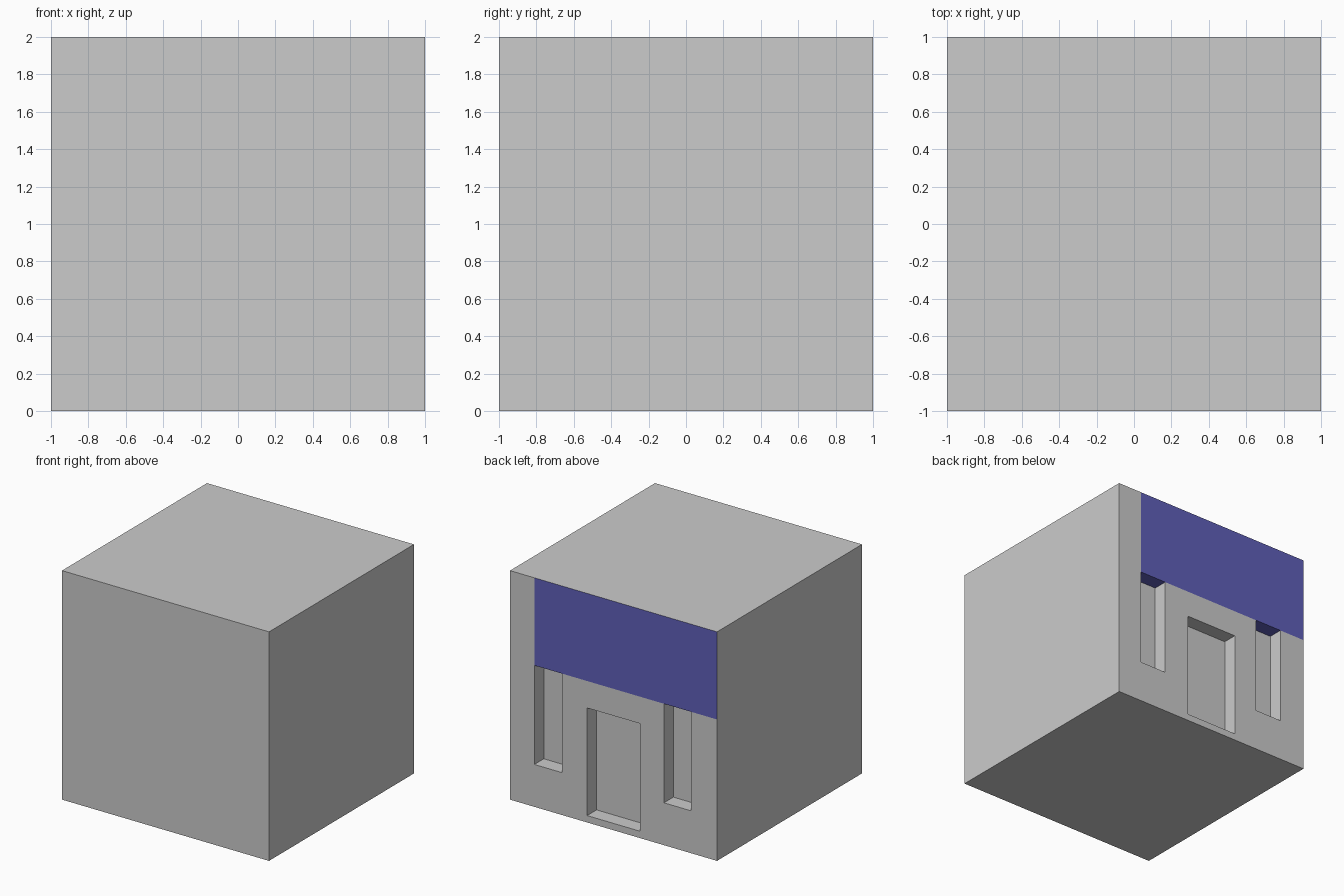
import bpy, bmesh
from mathutils import Vector

if "Cube" in bpy.data.objects:
    bpy.data.objects.remove(bpy.data.objects["Cube"])

DEPTH = 0.13
# openings in the back wall: (x0, x1, z0, z1)
DOOR = (-0.255, 0.255, 0.06, 1.0)
WINDOWS = [(0.5, 0.765, 0.37, 1.235), (-0.75, -0.487, 0.37, 1.235)]
SIGN = (-1.0, 0.765, 1.235, 2.0)


def on_back(f):
    return f.normal.y > 0.9 and f.calc_center_median().y > 0.99


def cells(bm, rect):
    x0, x1, z0, z1 = rect
    found = []
    for f in bm.faces:
        c = f.calc_center_median()
        if on_back(f) and x0 < c.x < x1 and z0 < c.z < z1:
            found.append(f)
    return found


def cut_back(bm, co, no):
    # split only the back wall along one line
    faces = [f for f in bm.faces if on_back(f)]
    edges = {e for f in faces for e in f.edges}
    verts = {v for f in faces for v in f.verts}
    bmesh.ops.bisect_plane(bm, geom=faces + list(edges) + list(verts),
                           plane_co=co, plane_no=no, dist=1e-5)
    bm.normal_update()


# solid block building
bm = bmesh.new()
bmesh.ops.create_cube(bm, size=2)
bmesh.ops.translate(bm, verts=bm.verts, vec=(0, 0, 1))
bm.normal_update()

# layout lines for the door, windows and sign
rects = [DOOR, SIGN] + WINDOWS
for x in sorted({v for r in rects for v in r[:2] if abs(v) < 1}):
    cut_back(bm, Vector((x, 0, 0)), Vector((1, 0, 0)))
for z in sorted({v for r in rects for v in r[2:] if v < 2}):
    cut_back(bm, Vector((0, 0, z)), Vector((0, 0, 1)))

# coloured sign band, flush with the wall
for f in cells(bm, SIGN):
    f.material_index = 1

# recessed door and windows
for rect in [DOOR] + WINDOWS:
    faces = cells(bm, rect)
    new = bmesh.ops.extrude_face_region(bm, geom=faces)["geom"]
    moved = [v for v in new if isinstance(v, bmesh.types.BMVert)]
    bmesh.ops.translate(bm, verts=moved, vec=(0, -DEPTH, 0))
    bmesh.ops.delete(bm, geom=[f for f in faces if f.is_valid], context='FACES')
    bm.normal_update()

# clean up the layout lines and orient the surface
bmesh.ops.dissolve_limit(bm, angle_limit=0.01, verts=bm.verts, edges=bm.edges,
                         delimit={'MATERIAL'})
bmesh.ops.recalc_face_normals(bm, faces=bm.faces)

mesh = bpy.data.meshes.new("building")
bm.to_mesh(mesh)
bm.free()
for name, color in (("wall", (0.8, 0.8, 0.8, 1)), ("sign_blue", (0.117, 0.117, 0.49, 1))):
    mat = bpy.data.materials.new(name)
    mat.diffuse_color = color
    mat.use_nodes = True
    mat.node_tree.nodes["Principled BSDF"].inputs["Base Color"].default_value = mat.diffuse_color
    mesh.materials.append(mat)
building = bpy.data.objects.new("building", mesh)
bpy.context.collection.objects.link(building)
